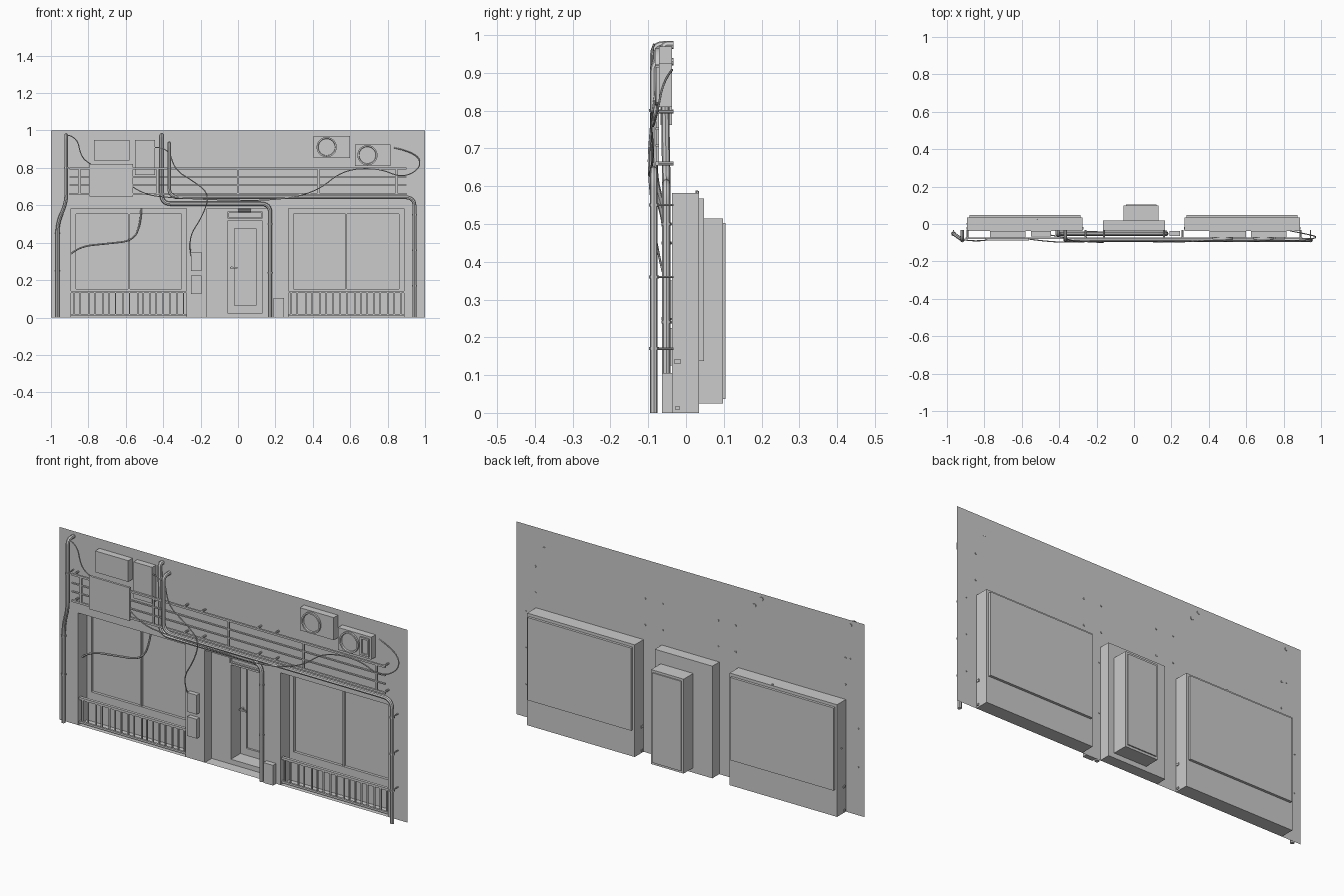
import bpy, bmesh, math
from mathutils import Vector

if "Cube" in bpy.data.objects:
    bpy.data.objects.remove(bpy.data.objects["Cube"])

WALL = -0.037


def finish(name, bm, smooth=False):
    me = bpy.data.meshes.new(name)
    bm.to_mesh(me)
    bm.free()
    ob = bpy.data.objects.new(name, me)
    bpy.context.collection.objects.link(ob)
    if smooth:
        smooth_obj(ob)
    return ob


def smooth_obj(ob):
    bpy.ops.object.select_all(action='DESELECT')
    ob.select_set(True)
    bpy.context.view_layer.objects.active = ob
    bpy.ops.object.shade_smooth_by_angle(angle=math.radians(40))


def add_box(bm, x0, x1, y0, y1, z0, z1):
    vs = bmesh.ops.create_cube(bm, size=1)['verts']
    for v in vs:
        v.co = Vector(((x0 + x1) / 2 + v.co.x * (x1 - x0),
                       (y0 + y1) / 2 + v.co.y * (y1 - y0),
                       (z0 + z1) / 2 + v.co.z * (z1 - z0)))


def boxes(name, *items):
    bm = bmesh.new()
    for it in items:
        add_box(bm, *it)
    return finish(name, bm)


def frame_boxes(x0, x1, y0, y1, z0, z1, t):
    return [(x0, x1, y0, y1, z0, z0 + t), (x0, x1, y0, y1, z1 - t, z1),
            (x0, x0 + t, y0, y1, z0 + t, z1 - t), (x1 - t, x1, y0, y1, z0 + t, z1 - t)]


def sheet(bm, rect, y, holes=()):
    """Front-facing flat sheet with rectangular holes."""
    xs = sorted({rect[0], rect[1], *[a for h in holes for a in h[:2]]})
    zs = sorted({rect[2], rect[3], *[a for h in holes for a in h[2:]]})
    for a, b in zip(xs, xs[1:]):
        for c, d in zip(zs, zs[1:]):
            mx, mz = (a + b) / 2, (c + d) / 2
            if not any(h[0] < mx < h[1] and h[2] < mz < h[3] for h in holes):
                bm.faces.new([bm.verts.new(p) for p in ((a, y, c), (b, y, c), (b, y, d), (a, y, d))])


def sleeve(bm, r, y0, y1):
    """Four reveal faces running back from an opening."""
    c = [(r[0], r[2]), (r[0], r[3]), (r[1], r[3]), (r[1], r[2])]
    for i in range(4):
        (a, b), (d, e) = c[i], c[(i + 1) % 4]
        bm.faces.new([bm.verts.new(p) for p in ((a, y0, b), (d, y0, e), (d, y1, e), (a, y1, b))])


def recess(name, steps):
    """Nested stepped recess: list of (rect, depth); last one is closed."""
    bm = bmesh.new()
    y = WALL
    for i, (r, depth) in enumerate(steps):
        sleeve(bm, r, y, depth)
        sheet(bm, r, depth, [steps[i + 1][0]] if i + 1 < len(steps) else [])
        y = depth
    bmesh.ops.remove_doubles(bm, verts=bm.verts, dist=1e-5)
    return finish(name, bm)


def tube(name, paths, r, bend=0.0, nurbs=False, res=2):
    cu = bpy.data.curves.new(name, 'CURVE')
    cu.dimensions = '3D'
    cu.bevel_depth, cu.bevel_resolution, cu.use_fill_caps = r, res, True
    for path in paths:
        pts = [Vector(p) for p in path]
        if bend:  # round every corner
            out = [pts[0]]
            for a, b, c in zip(pts, pts[1:], pts[2:]):
                d = min(bend, (a - b).length * .49, (c - b).length * .49)
                p, q = b + (a - b).normalized() * d, b + (c - b).normalized() * d
                out += [p * (1 - t)**2 + b * 2 * t * (1 - t) + q * t * t for t in [k / 6 for k in range(7)]]
            pts = out + [pts[-1]]
        sp = cu.splines.new('NURBS' if nurbs else 'POLY')
        sp.points.add(len(pts) - 1)
        for s, p in zip(sp.points, pts):
            s.co = (*p, 1)
        if nurbs:
            sp.use_endpoint_u, sp.order_u, sp.resolution_u = True, 3, 6
    ob = bpy.data.objects.new(name, cu)
    bpy.context.collection.objects.link(ob)
    bpy.ops.object.select_all(action='DESELECT')
    ob.select_set(True)
    bpy.context.view_layer.objects.active = ob
    bpy.ops.object.convert(target='MESH')
    smooth_obj(bpy.context.view_layer.objects.active)


# Facade sheet and recesses
WIN = [(-0.892, -0.275, 0, 0.582), (0.27, 0.887, 0, 0.582)]
DOOR = (-0.165, 0.165, 0, 0.582)
bm = bmesh.new()
sheet(bm, (-1, 1, 0, 1), WALL, WIN + [DOOR])
bmesh.ops.remove_doubles(bm, verts=bm.verts, dist=1e-5)
finish("facade_wall", bm)

for side, w in zip(("left", "right"), WIN):
    x0, x1 = w[0], w[1]
    recess(f"{side}_window_recess", [(w, 0.035), ((x0 + .012, x1 - .012, 0.138, 0.567), 0.048)])
    # Window frame, mullion and sill
    cx = (x0 + x1) / 2
    boxes(f"{side}_window_frame", *frame_boxes(x0 + .012, x1 - .012, 0.034, 0.048, 0.138, 0.567, 0.014),
          (cx - .005, cx + .005, 0.036, 0.048, 0.15, 0.555))
    # Low fence with uneven bars
    gaps = [.0, .032, .078, .11, .155, .187, .222, .262, .296, .34, .37, .405, .44, .475, .515, .55, .585]
    bars = [(x0 + .012 + g, x0 + .019 + g, -0.026, -0.019, 0.016, 0.132) for g in gaps]
    boxes(f"{side}_window_fence", (x0 - .004, x1 + .004, -0.03, -0.015, 0.13, 0.142),
          (x0 - .004, x1 + .004, -0.028, -0.017, 0.008, 0.018), *bars)

recess("door_recess", [(DOOR, 0.02), ((-0.055, 0.132, 0.025, 0.515), 0.098),
                       ((-0.044, 0.121, 0.037, 0.503), 0.104)])
# Door leaf details and transom
boxes("door_frame", *frame_boxes(-0.044, 0.121, 0.094, 0.104, 0.037, 0.503, 0.026))
boxes("door_handle", (-0.042, -0.002, 0.07, 0.078, 0.262, 0.27), (-0.038, -0.03, 0.075, 0.098, 0.26, 0.272))
boxes("transom_frame", *frame_boxes(-0.055, 0.132, 0.008, 0.019, 0.53, 0.566, 0.006))
tube("door_lamp", [[(0, 0.002, 0.572), (0.07, 0.002, 0.572)]], 0.008)

# Meter boxes and ground box
boxes("meter_boxes", (-0.25, -0.195, -0.06, WALL, 0.25, 0.35), (-0.25, -0.195, -0.06, WALL, 0.125, 0.225))
boxes("ground_box", (0.19, 0.245, -0.063, WALL, 0, 0.105))

# Upper wall boxes and sign plate
boxes("upper_boxes", (-0.77, -0.58, -0.072, WALL, 0.84, 0.95), (-0.552, -0.445, -0.068, WALL, 0.762, 0.95))
boxes("sign_plate", (-0.795, -0.562, -0.088, -0.076, 0.648, 0.82))


# Cooling units with fan rings
def fan(bm, x, z, r, y):
    prof = [(r, 0), (r, -.01), (r * .86, -.01), (r * .82, -.002), (0.0005, -.002)]
    n, rings = 28, []
    for rr, dy in prof:
        rings.append([bm.verts.new((x + rr * math.cos(i * math.tau / n), y + dy,
                                    z + rr * math.sin(i * math.tau / n))) for i in range(n)])
    for a, b in zip(rings, rings[1:]):
        for i in range(n):
            j = (i + 1) % n
            bm.faces.new((a[i], a[j], b[j], b[i]))


for name, r, fx, fz in (("cooling_unit_a", (0.405, 0.6, 0.853, 0.97), 0.474, 0.911),
                        ("cooling_unit_b", (0.625, 0.816, 0.81, 0.926), 0.692, 0.868)):
    bm = bmesh.new()
    add_box(bm, r[0], r[1], -0.072, WALL, r[2], r[3])
    fan(bm, fx, fz, 0.054, -0.072)
    if name.endswith("b"):
        for f in frame_boxes(0.755, 0.806, -0.08, -0.07, 0.822, 0.915, 0.009):
            add_box(bm, *f)
    finish(name, bm, True)

# Balcony style railing with posts and wall ties
RY = -0.076
rail = [(-0.9, 0.9, RY - .005, RY + .005, z - t, z + t) for z, t in
        ((0.797, .005), (0.752, .003), (0.708, .003), (0.66, .005))]
rail += [(x - .005, x + .005, RY - .004, RY + .004, 0.66, 0.797) for x in (-0.848, -0.43, 0, 0.43, 0.848)]
boxes("railing", *rail)
tube("railing_wall_ties", [[(s * x, RY, z), (s * x, WALL + .004, z)] for s in (-1, 1)
                           for x in (0.89, 0.26, 0.16) for z in (0.797, 0.66)], 0.005)

# Large drain pipes
tube("left_drain_pipe", [[(-0.918, -0.033, 0.974), (-0.918, -0.085, 0.974), (-0.918, -0.085, 0.62),
                          (-0.965, -0.052, 0.5), (-0.965, -0.052, 0)]], 0.010, 0.045)
tube("inner_drain_pipe", [[(-0.408, -0.033, 0.974), (-0.408, -0.058, 0.974), (-0.408, -0.052, 0.608),
                           (0.172, -0.052, 0.608), (0.172, -0.052, 0)]], 0.011, 0.05)
tube("outer_drain_pipe", [[(-0.368, -0.033, 0.93), (-0.368, -0.085, 0.93), (-0.368, -0.085, 0.643),
                           (0.944, -0.085, 0.643), (0.944, -0.085, 0)]], 0.010, 0.05)
# Pipe clamps
clamps = [(0.944, -0.085, z) for z in (0.17, 0.36, 0.55)] + [(-0.965, -0.052, z) for z in (0.25, 0.45)] \
    + [(0.172, -0.052, z) for z in (0.24, 0.5)] + [(-0.918, -0.085, 0.8)]
tube("pipe_clamps", [[(x, y, z - .004), (x, y, z + .004)] for x, y, z in clamps], 0.013)
tube("pipe_clamp_ties", [[(x, y, z), (x, WALL + .004, z)] for x, y, z in clamps], 0.003)

# Loose cables
tube("cable_pipe_to_sign", [[(-0.91, -0.085, 0.975), (-0.86, -0.09, 0.965), (-0.84, -0.09, 0.86),
                             (-0.79, -0.088, 0.82), (-0.77, -0.08, 0.81)]], 0.003, nurbs=True, res=1)
tube("cable_long", [[(-0.565, -0.08, 0.70), (-0.5, -0.09, 0.655), (-0.35, -0.1, 0.64), (-0.1, -0.085, 0.628),
                     (0.2, -0.1, 0.625), (0.42, -0.085, 0.67), (0.56, -0.095, 0.79), (0.75, -0.085, 0.80),
                     (0.88, -0.09, 0.745), (0.98, -0.075, 0.80), (0.96, -0.06, 0.88), (0.835, -0.037, 0.908)]],
     0.003, nurbs=True, res=1)
tube("cable_to_meter", [[(-0.445, -0.06, 0.91), (-0.37, -0.07, 0.91), (-0.34, -0.09, 0.79), (-0.24, -0.095, 0.73),
                         (-0.15, -0.1, 0.66), (-0.19, -0.09, 0.54), (-0.27, -0.075, 0.42), (-0.25, -0.05, 0.33)]],
     0.003, nurbs=True, res=1)
tube("cable_window", [[(-0.517, 0.03, 0.588), (-0.52, 0.02, 0.50), (-0.56, 0.01, 0.41), (-0.7, 0.005, 0.395),
                       (-0.85, 0.0, 0.38), (-0.893, 0.0, 0.34)]], 0.005, nurbs=True, res=1)
